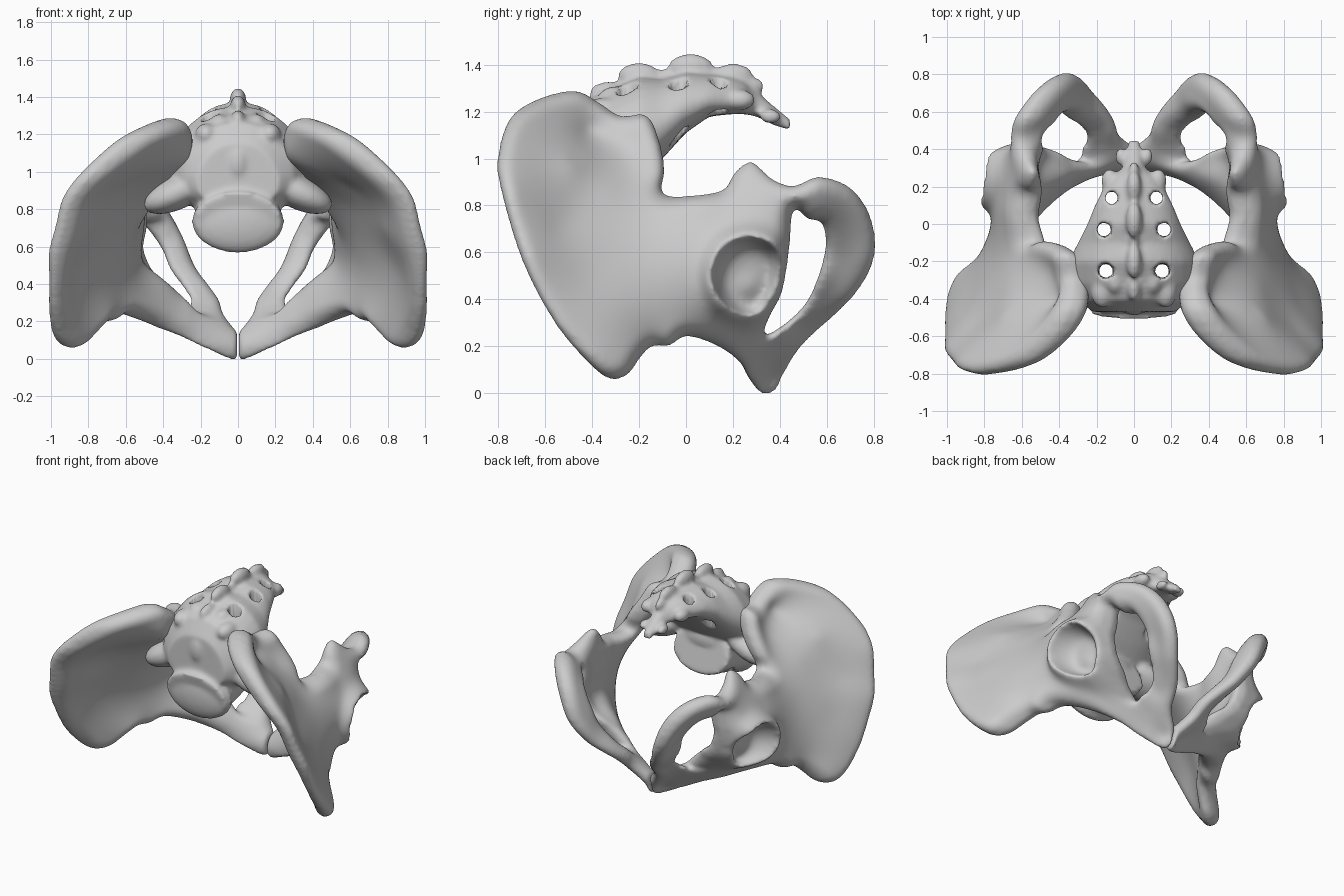
import bpy, bmesh, math
from mathutils import Vector, Matrix, kdtree

if "Cube" in bpy.data.objects:
    bpy.data.objects.remove(bpy.data.objects["Cube"])


def spline(pts, n):
    """Closed Catmull-Rom curve through 2D points."""
    out, k = [], len(pts)
    for i in range(k):
        a, b, c, d = (Vector(pts[(i + j) % k][:2]) for j in (-1, 0, 1, 2))
        for s in range(n):
            t = s / n
            out.append(0.5 * (2 * b + (c - a) * t + (2 * a - 5 * b + 4 * c - d) * t * t
                              + (3 * b - a - 3 * c + d) * t ** 3))
    return out


def inside(p, poly):
    r = False
    for a, b in zip(poly, poly[1:] + poly[:1]):
        if (a.y > p.y) != (b.y > p.y) and p.x < a.x + (p.y - a.y) / (b.y - a.y) * (b.x - a.x):
            r = not r
    return r


def fit(samples, c):
    """Smooth function through (y, z, value) samples (radial basis)."""
    n = len(samples)
    mean = sum(s[2] for s in samples) / n
    f = lambda a, b: math.sqrt((a[0] - b[0]) ** 2 + (a[1] - b[1]) ** 2 + c * c)
    m = [[f(p, q) for q in samples] + [p[2] - mean] for p in samples]
    for i in range(n):
        k = max(range(i, n), key=lambda r: abs(m[r][i]))
        m[i], m[k] = m[k], m[i]
        for r in range(n):
            if r != i:
                g = m[r][i] / m[i][i]
                if g:
                    m[r] = [u - g * v for u, v in zip(m[r], m[i])]
    w = [m[i][n] / m[i][i] for i in range(n)]
    return lambda y, z: mean + sum(wi * f((y, z), s) for wi, s in zip(w, samples))


def finish(bm, name):
    me = bpy.data.meshes.new(name)
    bmesh.ops.recalc_face_normals(bm, faces=bm.faces)
    bm.to_mesh(me)
    bm.free()
    ob = bpy.data.objects.new(name, me)
    bpy.context.collection.objects.link(ob)
    for p in me.polygons:
        p.use_smooth = True
    return ob


# hip bone outline seen from the side: (y, z, x of the mid surface)
wing = [(-.095, .85, .53), (-.09, .95, .48), (-.11, 1.07, .41), (-.165, 1.185, .36), (-.28, 1.185, .33),
        (-.37, 1.24, .33), (-.47, 1.29, .355), (-.62, 1.26, .44), (-.75, 1.175, .58), (-.805, 1.0, .77),
        (-.785, .84, .90), (-.695, .55, .975), (-.56, .295, .98), (-.42, .13, .95), (-.33, .06, .90),
        (-.25, .075, .85), (-.19, .155, .78), (-.14, .20, .73), (-.07, .20, .69), (0, .24, .63)]
ischium = [(.12, .205, .50), (.22, .135, .33), (.27, .05, .15), (.33, -.01, .03), (.39, .015, .01),
           (.425, .09, .03), (.505, .21, .12), (.715, .41, .25), (.805, .58, .34), (.79, .75, .41),
           (.705, .875, .49), (.57, .925, .57), (.46, .885, .60), (.37, .915, .58), (.28, .99, .54),
           (.205, .94, .55), (.16, .87, .56), (.04, .845, .58)]
hole = [(.46, .78, .55), (.52, .74, .51), (.58, .72, .45), (.59, .60, .37), (.53, .42, .28),
        (.45, .32, .22), (.34, .25, .26), (.36, .33, .40), (.41, .43, .50), (.44, .60, .57)]
middle = [(-.42, 1.1, .35), (-.25, 1.0, .41), (-.6, 1.1, .52), (-.5, .95, .62), (-.35, .85, .61),
          (-.55, .7, .82), (-.4, .6, .80), (-.35, .35, .87), (-.2, .6, .70), (-.1, .4, .71),
          (0, .65, .64), (.27, .5, .65), (.15, .72, .61), (.35, .8, .59), (.28, .36, .50), (.35, .07, .02)]
thick = [(-.47, 1.2, .085), (-.75, 1.05, .065), (-.66, .6, .055), (-.42, .22, .055), (-.33, .1, .065),
         (-.48, .8, .03), (-.42, .5, .03), (-.2, 1.05, .07), (-.12, .75, .075), (0, .35, .085),
         (.27, .5, .145), (.2, .8, .085), (.28, .95, .045), (.47, .83, .075), (.7, .7, .065),
         (.6, .38, .05), (.35, .08, .045), (.24, .22, .055), (.1, .5, .115), (.41, .5, .075)]

mid_x = fit(wing + ischium + hole + middle, .06)
half = fit(thick, .08)
outer, inner = spline(wing + ischium, 5), spline(hole, 5)
rim = spline(wing + ischium, 30) + spline(hole, 30)
tree = kdtree.KDTree(len(rim))
for i, p in enumerate(rim):
    tree.insert((p.x, p.y, 0), i)
tree.balance()

# grid cells inside the outline
STEP = .015
cells = []
for i in range(-56, 56):
    for j in range(-2, 88):
        p = Vector(((i + .5) * STEP, (j + .5) * STEP))
        if inside(p, outer) and not inside(p, inner):
            cells.append((i, j))
cellset = set(cells)
around = ((-1, 0), (1, 0), (0, -1), (0, 1))
flat = {(a + u, b + v): Vector(((a + u) * STEP, (b + v) * STEP, 0))
        for a, b in cells for u in (0, 1) for v in (0, 1)}
edges = {(i, j) for i, j in flat
         if not all((i + u, j + v) in cellset for u in (-1, 0) for v in (-1, 0))}
# snap the border to the outline and even out the grid
for step in range(7):
    new = {}
    for (i, j), p in flat.items():
        near = [flat[i + u, j + v] for u, v in around
                if (i + u, j + v) in flat and ((i, j) not in edges or (i + u, j + v) in edges)]
        if step and near:
            p = p.lerp(sum(near, Vector()) / len(near), .5)
        new[i, j] = tree.find(p)[0].copy() if (i, j) in edges else p
    flat = new

bm = bmesh.new()
verts = {}
for key, p in flat.items():
    y, z = p.x, p.y
    x = mid_x(y, z)
    if key in edges:
        v = bm.verts.new((max(x, .004), y, z))
        verts[key] = (v, v)
        continue
    d = tree.find(p)[2]
    gy, gz = (mid_x(y + .01, z) - x) / .01, (mid_x(y, z + .01) - x) / .01
    t = min(d / .07, 1)
    h = max(half(y, z), .02) * math.sqrt(1 - (1 - t) ** 2) * min(math.sqrt(1 + gy * gy + gz * gz), 2)
    # hip socket pressed into the outer side, with a raised lip
    r = math.hypot(y - .27, (z - .5) * .95)
    lip = .05 * t * math.exp(-((r - .165) / .04) ** 2)
    bowl = .18 * math.sqrt(max(0, 1 - (r / .155) ** 2)) * t
    lo = max(x - h, .004)
    verts[key] = (bm.verts.new((lo, y, z)),
                  bm.verts.new((max(x + h + lip - bowl, lo + .05 * t), y, z)))
for i, j in cells:
    q = [verts[k] for k in ((i, j), (i + 1, j), (i + 1, j + 1), (i, j + 1))]
    for s in (0, 1):
        try:
            bm.faces.new([v[s] for v in q])
        except ValueError:
            pass
bmesh.ops.remove_doubles(bm, verts=bm.verts, dist=.001)
hip = finish(bm, "hip_bones")
re = hip.modifiers.new("even_out", 'REMESH')
re.mode, re.voxel_size, re.use_smooth_shade = 'VOXEL', .012, True
sm = hip.modifiers.new("soften", 'SMOOTH')
sm.factor, sm.iterations = .5, 12
mi = hip.modifiers.new("mirror", 'MIRROR')
mi.use_mirror_merge = False

# sacrum: sections along y (y, half width, bottom z, top z)
sections = [(-.47, .22, .82, 1.15), (-.41, .30, .80, 1.26), (-.32, .36, .82, 1.30), (-.2, .35, .90, 1.35),
            (-.1, .30, 1.0, 1.34), (0, .25, 1.11, 1.37), (.1, .21, 1.18, 1.36), (.2, .16, 1.19, 1.35),
            (.25, .13, 1.19, 1.33), (.3, .06, 1.18, 1.29), (.38, .045, 1.14, 1.22), (.445, .03, 1.12, 1.17)]
bm = bmesh.new()
rings = []
N = 32
for y, w, lo, hi in sections:
    side = lo + (hi - lo) * .4
    ring = []
    for k in range(N):
        a = 2 * math.pi * k / N
        c, s = math.cos(a), math.sin(a)
        e = .75 if s < 0 else 1.3
        x = w * math.copysign(abs(c) ** .85, c)
        z = side + (hi - side if s > 0 else side - lo) * math.copysign(abs(s) ** e, s)
        ring.append(bm.verts.new((x, y, z)))
    rings.append(ring)
for a, b in zip(rings, rings[1:]):
    for k in range(N):
        bm.faces.new((a[k], a[k - 1], b[k - 1], b[k]))
bm.faces.new(rings[0])
bm.faces.new(rings[-1])


def blob(bm, loc, size, tilt=0):
    m = (Matrix.Translation(loc) @ Matrix.Rotation(math.radians(tilt), 4, 'Y')
         @ Matrix.Diagonal((*size, 1)))
    bmesh.ops.create_icosphere(bm, subdivisions=3, radius=1, matrix=m)


# vertebral body with its end plate facing forward
m = (Matrix.Translation((0, -.32, .77)) @ Matrix.Rotation(math.radians(12), 4, 'X')
     @ Matrix.Diagonal((1, 1, .68, 1)) @ Matrix.Rotation(math.radians(90), 4, 'X'))
bmesh.ops.create_cone(bm, cap_ends=True, segments=40, radius1=.22, radius2=.235, depth=.32, matrix=m)
blob(bm, (0, -.43, .735), (.25, .07, .17))
blob(bm, (0, -.32, .88), (.28, .16, .14))
blob(bm, (0, -.44, 1.05), (.06, .05, .1))
# spines along the midline
for y, z, s in ((-.33, 1.28, .05), (-.2, 1.355, .055), (-.09, 1.34, .04), (.02, 1.39, .058),
                (.11, 1.35, .04), (.2, 1.355, .052), (.27, 1.31, .04)):
    blob(bm, (0, y, z), (s * .75, s * 1.7, s))
# paired knobs and side wings
for sx in (-1, 1):
    for x, y, z, s in ((.17, -.36, 1.20, .06), (.1, -.30, 1.26, .05), (.21, -.16, 1.20, .06),
                       (.17, .05, 1.25, .05), (.13, .23, 1.25, .045), (.07, .36, 1.18, .032),
                       (.28, -.3, 1.09, .075), (.09, -.13, 1.29, .045), (.08, .08, 1.31, .04)):
        blob(bm, (sx * x, y, z), (s, s * 1.5, s))
    blob(bm, (sx * .32, -.29, .89), (.2, .14, .09), sx * 25)
sacrum = finish(bm, "sacrum")
re = sacrum.modifiers.new("fuse", 'REMESH')
re.mode, re.voxel_size, re.use_smooth_shade = 'VOXEL', .013, True

# nerve holes through the sacrum
bm = bmesh.new()
for sx in (-1, 1):
    for x, y, r in ((.15, -.25, .035), (.16, -.03, .035), (.12, .14, .032)):
        bmesh.ops.create_cone(bm, cap_ends=True, segments=20, radius1=r, radius2=r, depth=1.4,
                              matrix=Matrix.Translation((sx * x, y, 1.1)))
cutter = finish(bm, "nerve_hole_cutter")
cutter.hide_render = True
bo = sacrum.modifiers.new("holes", 'BOOLEAN')
bo.object, bo.operation = cutter, 'DIFFERENCE'
sm = sacrum.modifiers.new("soften", 'SMOOTH')
sm.factor, sm.iterations = .5, 10
bpy.context.view_layer.objects.active = sacrum
for mod in ("fuse", "holes", "soften"):
    bpy.ops.object.modifier_apply(modifier=mod)
bpy.data.objects.remove(cutter)
for p in sacrum.data.polygons:
    p.use_smooth = True
